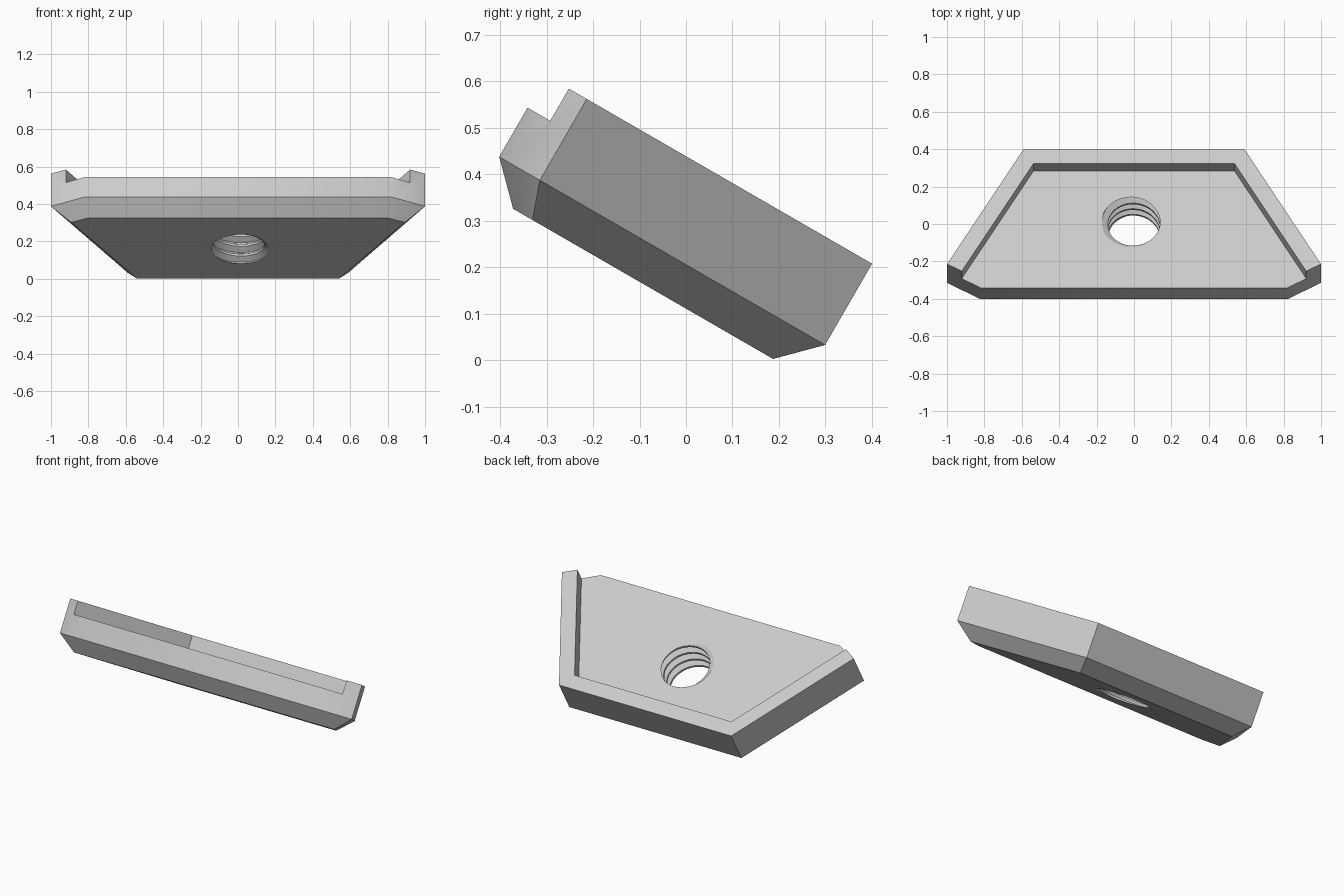
import bpy, bmesh, math

cube = bpy.data.objects.get("Cube")
if cube:
    bpy.data.objects.remove(cube)

TILT = math.radians(-30)
FLOOR, TOP = 0.30, 0.38
CENTRE = -0.162          # hole centre along the plate

steel = bpy.data.materials.new("light_grey")
steel.use_nodes = True
grey = (0.6, 0.6, 0.6, 1)
steel.diffuse_color = grey
steel.node_tree.nodes["Principled BSDF"].inputs["Base Color"].default_value = grey


def finish(name, bm):
    bmesh.ops.recalc_face_normals(bm, faces=bm.faces[:])
    mesh = bpy.data.meshes.new(name)
    bm.to_mesh(mesh)
    bm.free()
    mesh.materials.append(steel)
    obj = bpy.data.objects.new(name, mesh)
    bpy.context.collection.objects.link(obj)
    obj.rotation_euler.x = TILT
    return obj


def mirrored(half):
    """Close a right-hand outline with its mirror image."""
    return half + [(-x, y) for x, y in reversed(half)]


def loft(name, layers):
    """Solid through outlines given as (half outline, height)."""
    bm = bmesh.new()
    rings = [[bm.verts.new((x, y, z)) for x, y in mirrored(half)] for half, z in layers]
    n = len(rings[0])
    for a, b in zip(rings, rings[1:]):
        for i in range(n):
            j = (i + 1) % n
            bm.faces.new((a[i], a[j], b[j], b[i]))
    bm.faces.new(rings[0][::-1])
    bm.faces.new(rings[-1])
    return finish(name, bm)


def thread_cutter(minor, major, pitch, steps=64):
    """Screw-shaped solid whose rows follow the helix, closed by flat ends."""
    profile = [(0.0, major), (0.12, major), (0.45, minor), (0.67, minor)]
    k = len(profile)
    start = FLOOR - 0.56 * pitch
    bm = bmesh.new()
    cols, low, high = [], [], []
    for i in range(steps):
        a = math.tau * i / steps
        c, s = math.cos(a), math.sin(a)

        def vert(r, z):
            return bm.verts.new((r * c, CENTRE + r * s, z))

        cols.append([vert(r, start + pitch * (m + f + i / steps))
                     for m in range(-5, 2) for f, r in profile])
        low.append(vert(minor, -0.1))
        high.append(vert(minor, TOP + 0.12))
    rows = len(cols[0])
    for i in range(steps):
        j = (i + 1) % steps
        shift = k if j == 0 else 0      # one turn further along the helix
        a, b = cols[i], cols[j]
        for r in range(rows - 1 - shift):
            bm.faces.new((a[r], b[r + shift], b[r + shift + 1], a[r + 1]))
        bm.faces.new([low[i], low[j]] + b[:shift + 1] + [a[0]])
        bm.faces.new([high[j], high[i]] + a[rows - 1 - shift:][::-1] + [b[-1]])
    bm.faces.new(low[::-1])
    bm.faces.new(high)
    bmesh.ops.triangulate(bm, faces=[f for f in bm.faces if len(f.verts) > 4])
    return finish("thread_cutter", bm)


# Plate with a bevelled underside
outline = [(0.82, -0.567), (1.0, -0.466), (0.59, 0.243)]
underside = [(0.80, -0.485), (0.892, -0.437), (0.542, 0.161)]
plate = loft("threaded_plate", [(underside, 0.096), (outline, 0.178), (outline, TOP)])

# Recess open to the front, leaving a raised rim on three sides
recess = [(1.03, -0.70), (0.538, 0.153)]
recess_cutter = loft("recess_cutter", [(recess, FLOOR), (recess, TOP + 0.1)])

# Threaded hole
hole_cutter = thread_cutter(0.14, 0.172, 0.06)

cutters = [recess_cutter, hole_cutter]
for cutter in cutters:
    cutter.hide_render = True
    mod = plate.modifiers.new(cutter.name, "BOOLEAN")
    mod.operation = "DIFFERENCE"
    mod.solver = "EXACT"
    mod.object = cutter

# Bake the cuts and remove the helpers
bpy.context.view_layer.update()
graph = bpy.context.evaluated_depsgraph_get()
baked = bpy.data.meshes.new_from_object(plate.evaluated_get(graph))
plate.modifiers.clear()
plate.data = baked
for cutter in cutters:
    bpy.data.objects.remove(cutter)

for obj in bpy.context.selected_objects:
    obj.select_set(False)
plate.select_set(True)
bpy.context.view_layer.objects.active = plate
bpy.ops.object.shade_smooth_by_angle(angle=math.radians(30))
